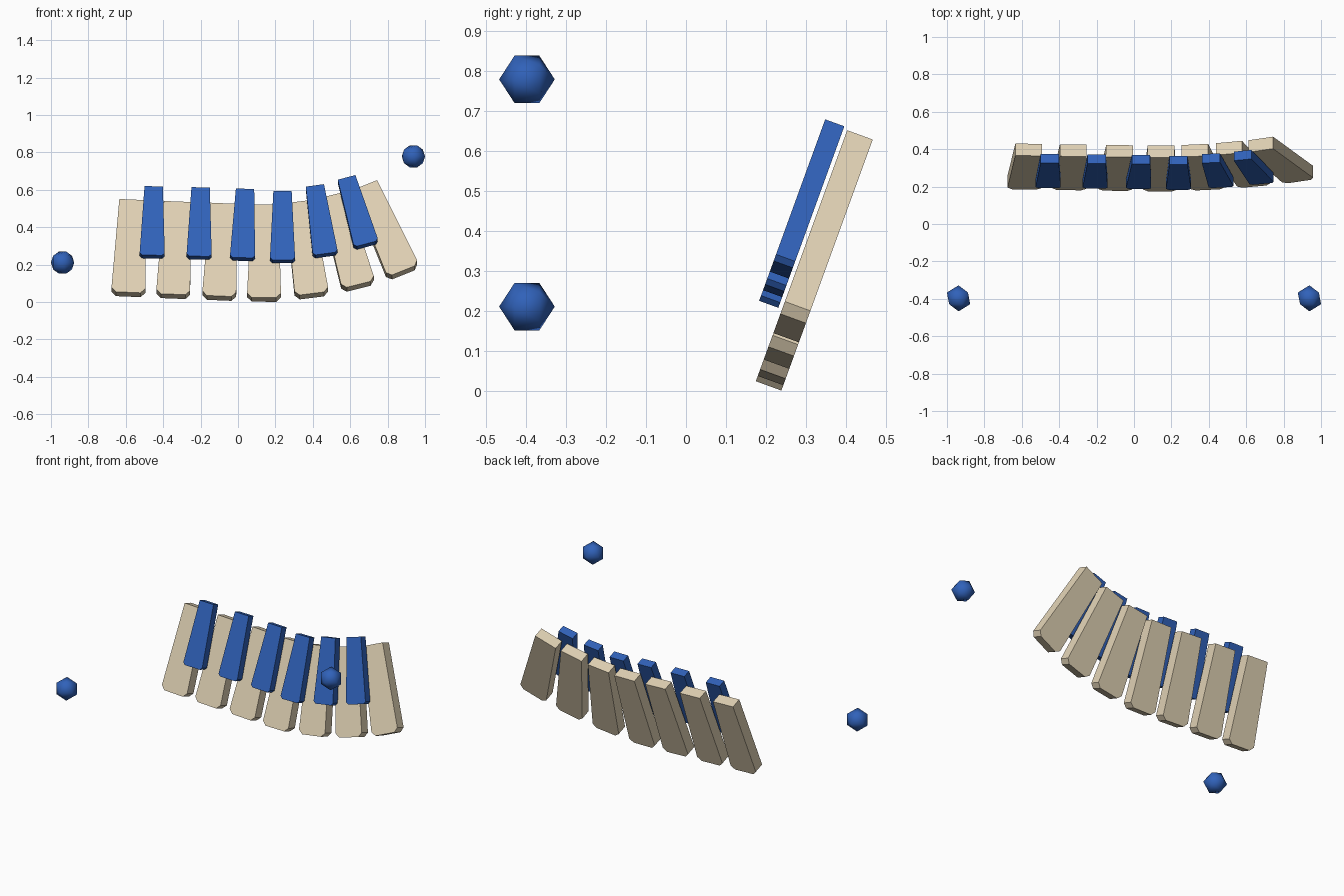
import bpy, bmesh, math
from mathutils import Matrix, Vector

if "Cube" in bpy.data.objects:
    bpy.data.objects.remove(bpy.data.objects["Cube"])


def material(name, color):
    m = bpy.data.materials.new(name)
    m.diffuse_color = (*color, 1)
    m.use_nodes = True
    m.node_tree.nodes["Principled BSDF"].inputs["Base Color"].default_value = m.diffuse_color
    return m


TAN = material("warm tan", (0.745, 0.638, 0.456))
BLUE = material("blue", (0.03, 0.122, 0.49))

# Plane of the keyboard: leans back 20 degrees; local x = across, y = up the key, z = towards the front
lean = math.radians(20)
PLANE = Matrix.Translation((0, 0.238, 0)) @ Matrix.Rotation(math.pi / 2 - lean, 4, 'X')


def key(name, x, v, angle, top_w, low_w, length, chamfer, w0, w1, mat):
    """Tapered slab with cut lower corners; (x, v) is the middle of its lower end."""
    t, b, c = top_w / 2, low_w / 2, chamfer
    outline = [(-b + c, 0), (b - c, 0), (b, c), (t, length), (-t, length), (-b, c)]
    bm = bmesh.new()
    face = bm.faces.new([bm.verts.new((px, py, w0)) for px, py in outline])
    new = bmesh.ops.extrude_face_region(bm, geom=[face])["geom"]
    bmesh.ops.translate(bm, vec=Vector((0, 0, w1 - w0)),
                        verts=[g for g in new if isinstance(g, bmesh.types.BMVert)])
    bmesh.ops.recalc_face_normals(bm, faces=bm.faces)
    bm.transform(PLANE @ Matrix.Translation((x, v, 0))
                 @ Matrix.Rotation(math.radians(-angle), 4, 'Z'))
    me = bpy.data.meshes.new(name)
    bm.to_mesh(me)
    bm.free()
    me.materials.append(mat)
    ob = bpy.data.objects.new(name, me)
    bpy.context.collection.objects.link(ob)


# Wide tan keys: across, up, lean in degrees
for i, (x, v, a) in enumerate([(-0.587, 0.031, 2.6), (-0.347, 0.02, 2.4), (-0.101, 0.01, 2.6),
                               (0.139, 0.002, 0.6), (0.395, 0.024, -7.6), (0.645, 0.076, -15),
                               (0.884, 0.155, -23)]):
    key(f"wide_key_{i + 1}", x, v, a, 0.143, 0.181, 0.528, 0.025, 0, 0.068, TAN)

# Narrow blue keys floating in front
for i, (x, v, a) in enumerate([(-0.459, 0.22, 1.2), (-0.208, 0.214, 1.2), (0.024, 0.206, 2.0),
                               (0.238, 0.193, 0), (0.467, 0.229, -8.2), (0.686, 0.285, -15.6)]):
    key(f"narrow_key_{i + 1}", x, v, a, 0.098, 0.134, 0.392, 0.014, 0.078, 0.129, BLUE)

# Two smooth-shaded twenty-sided balls
for name, x, z in (("left_ball", -0.938, 0.211), ("right_ball", 0.938, 0.779)):
    bpy.ops.mesh.primitive_ico_sphere_add(subdivisions=1, radius=0.0695,
                                          location=(x, -0.3975, z), rotation=(math.pi / 2, 0, 0))
    ball = bpy.context.object
    ball.name = name
    ball.data.materials.append(BLUE)
    bpy.ops.object.shade_smooth()
